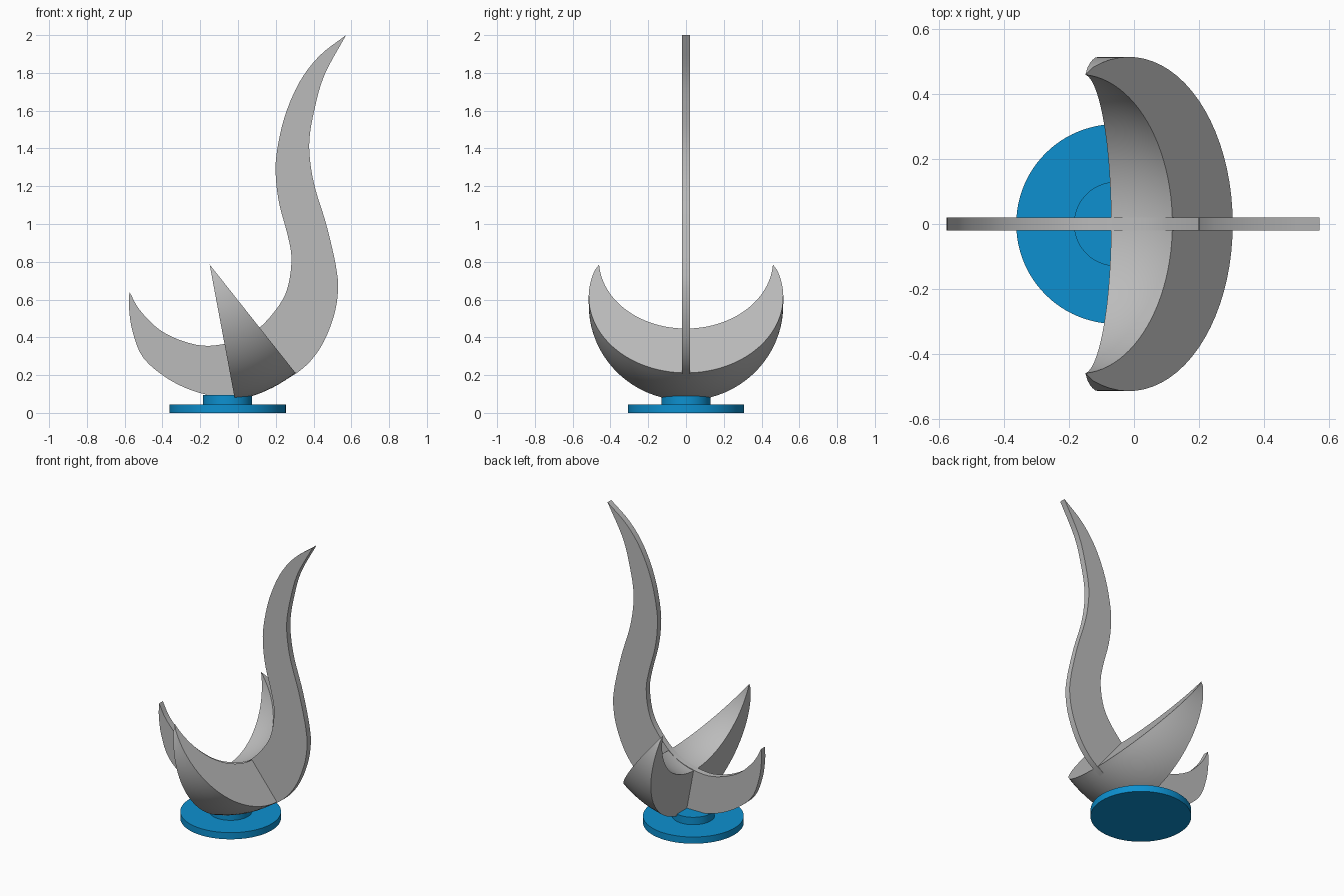
import bpy, bmesh, math
from mathutils import Vector

if "Cube" in bpy.data.objects:
    bpy.data.objects.remove(bpy.data.objects["Cube"])


def material(name, rgb):
    m = bpy.data.materials.new(name)
    m.diffuse_color = (*rgb, 1)
    m.use_nodes = True
    m.node_tree.nodes["Principled BSDF"].inputs["Base Color"].default_value = m.diffuse_color
    return m


GREY = material("brushed grey", (0.5, 0.5, 0.5))
BLUE = material("blue", (0.004, 0.28, 0.63))


def finish(name, bm, mat):
    bmesh.ops.remove_doubles(bm, verts=bm.verts, dist=1e-5)
    bmesh.ops.recalc_face_normals(bm, faces=bm.faces)
    me = bpy.data.meshes.new(name)
    bm.to_mesh(me)
    bm.free()
    me.materials.append(mat)
    ob = bpy.data.objects.new(name, me)
    bpy.context.collection.objects.link(ob)
    bpy.ops.object.select_all(action='DESELECT')
    ob.select_set(True)
    bpy.context.view_layer.objects.active = ob
    bpy.ops.object.shade_smooth_by_angle(angle=math.radians(30))
    return ob


def spline(pts, steps=4):
    """Smooth curve through the points."""
    p = [Vector(q) for q in pts]
    p = [2 * p[0] - p[1]] + p + [2 * p[-1] - p[-2]]
    out = []
    for a, b, c, d in zip(p, p[1:], p[2:], p[3:]):
        for i in range(steps):
            t = i / steps
            out.append(0.5 * (2 * b + (c - a) * t + (2 * a - 5 * b + 4 * c - d) * t * t
                              + (3 * b - a - 3 * c + d) * t ** 3))
    return out + [p[-2]]


def disc(name, radius, z0, z1):
    bm = bmesh.new()
    bmesh.ops.create_cone(bm, cap_ends=True, segments=96, radius1=radius,
                          radius2=radius, depth=z1 - z0)
    bmesh.ops.translate(bm, verts=bm.verts, vec=(-0.055, 0, (z0 + z1) / 2))
    finish(name, bm, BLUE)


# Stepped round base
disc("base_disc", 0.308, 0, 0.045)
disc("base_hub", 0.13, 0.045, 0.095)

# Flat S-shaped blade standing in the middle
outer = [(-.575, .642), (-.577, .557), (-.558, .43), (-.5, .29), (-.362, .175),
         (-.204, .106), (-.04, .08), (.1, .106), (.31, .21), (.43, .335),
         (.505, .504), (.53, .653), (.521, .76), (.5, .865), (.463, 1.013),
         (.41, 1.183), (.384, 1.316), (.378, 1.448), (.405, 1.607),
         (.458, 1.79), (.572, 2.0)]
inner = [(.572, 2.0), (.431, 1.89), (.325, 1.75), (.246, 1.565), (.204, 1.369),
         (.201, 1.236), (.22, 1.1), (.262, .944), (.283, .822), (.267, .68),
         (.22, .573), (.114, .45), (.008, .387), (-.15, .355), (-.283, .377),
         (-.415, .44), (-.521, .546), (-.575, .642)]
bm = bmesh.new()
loop = spline(outer)[:-1] + spline(inner)[:-1]
face = bm.faces.new([bm.verts.new((x, -0.02, z)) for x, z in loop])
new = bmesh.ops.extrude_face_region(bm, geom=[face])["geom"]
bmesh.ops.translate(bm, verts=[v for v in new if isinstance(v, bmesh.types.BMVert)],
                    vec=(0, 0.04, 0))
finish("curved_blade", bm, GREY)


# Crescent swept about the line through its two tips
def arc(centre, radius, n=48):
    """Arc from tip to tip as (y, distance from the tip line)."""
    end = math.acos(max(-1, min(1, -centre / radius)))
    return [(radius * math.sin(end * (2 * i / n - 1)),
             centre + radius * math.cos(end * (2 * i / n - 1))) for i in range(n + 1)]


low, high = arc(0.2165, 0.515), arc(-0.029, 0.461)
tip = high[-1][0]
low[0], low[-1] = (-tip, 0), (tip, 0)
high[0], high[-1] = (-tip, 0), (tip, 0)
A0, A1, STEPS = math.radians(-79.4), math.radians(-51.6), 10
bm = bmesh.new()
rings = []
for s in range(STEPS + 1):
    a = A0 + (A1 - A0) * s / STEPS
    rings.append([[bm.verts.new((-0.15 + r * math.cos(a), y, 0.785 + r * math.sin(a)))
                   for y, r in c] for c in (low, high)])


def strip(p, q):
    for i in range(len(p) - 1):
        bm.faces.new((p[i], p[i + 1], q[i + 1], q[i]))


for r0, r1 in zip(rings, rings[1:]):
    strip(r0[0], r1[0])
    strip(r0[1], r1[1])
strip(*rings[0])
strip(*rings[-1])
finish("swept_crescent", bm, GREY)
